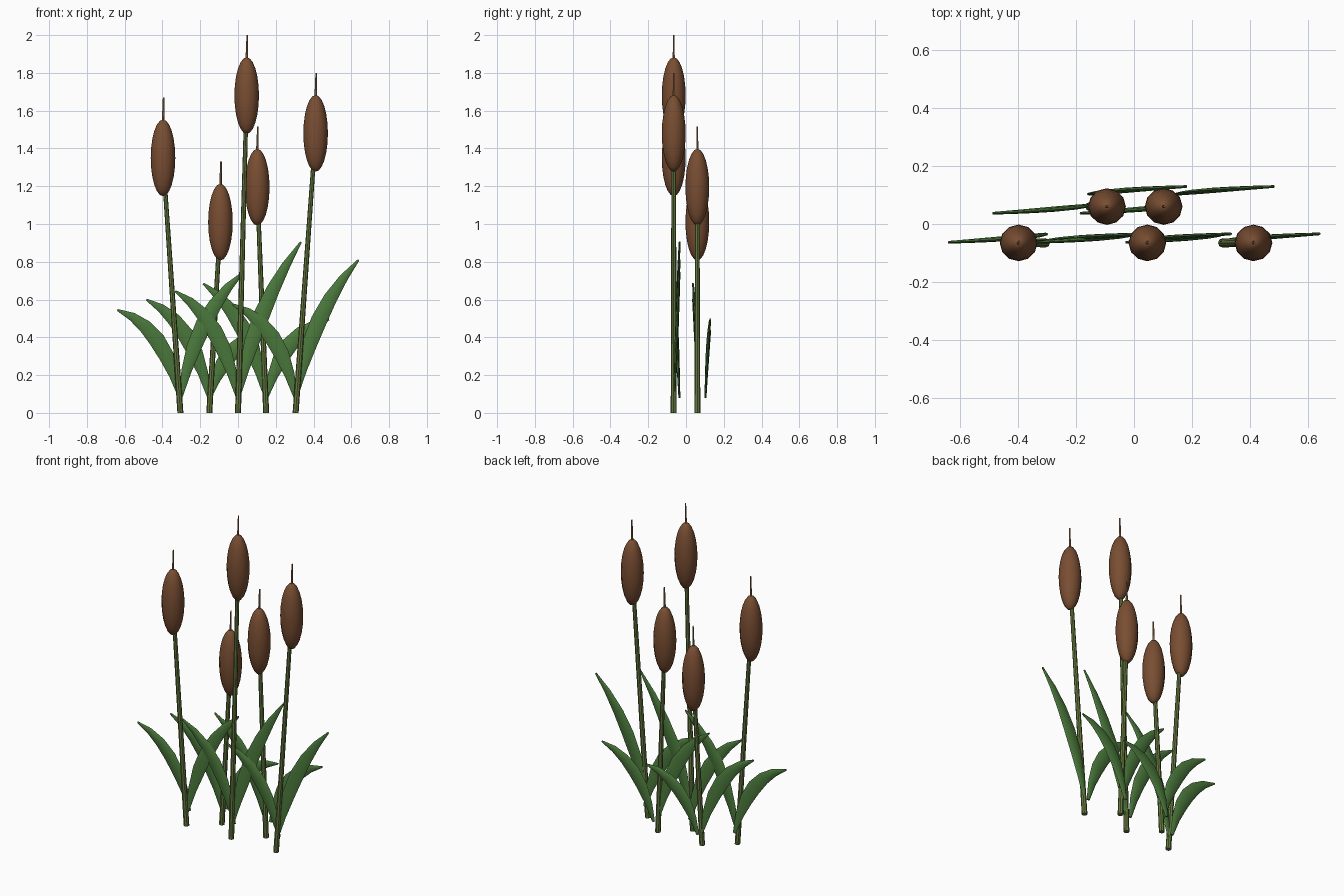
import bpy, bmesh, math
from mathutils import Vector

if "Cube" in bpy.data.objects:
    bpy.data.objects.remove(bpy.data.objects["Cube"])


def material(name, rgb):
    m = bpy.data.materials.new(name)
    m.diffuse_color = (*rgb, 1)
    m.use_nodes = True
    m.node_tree.nodes["Principled BSDF"].inputs["Base Color"].default_value = m.diffuse_color
    return m


STEM = material("stem_green", (0.13, 0.19, 0.05))
LEAF = material("leaf_green", (0.07, 0.19, 0.045))
HEAD = material("seed_brown", (0.19, 0.075, 0.032))
TIP = material("tip_tan", (0.33, 0.17, 0.08))


def finish(bm, name, mat):
    bmesh.ops.recalc_face_normals(bm, faces=bm.faces)
    me = bpy.data.meshes.new(name)
    bm.to_mesh(me)
    bm.free()
    me.materials.append(mat)
    ob = bpy.data.objects.new(name, me)
    bpy.context.collection.objects.link(ob)
    bpy.ops.object.select_all(action='DESELECT')
    ob.select_set(True)
    bpy.context.view_layer.objects.active = ob
    bpy.ops.object.shade_smooth_by_angle(angle=math.radians(35))
    return ob


def loft(name, sections, mat):
    # Join equal-sized rings of points into a capped skin
    bm = bmesh.new()
    rings = [[bm.verts.new(p) for p in s] for s in sections]
    n = len(rings[0])
    for a, b in zip(rings, rings[1:]):
        for i in range(n):
            j = (i + 1) % n
            bm.faces.new((a[i], a[j], b[j], b[i]))
    bm.faces.new(rings[0])
    bm.faces.new(rings[-1])
    return finish(bm, name, mat)


def rod(name, p0, p1, r0, r1, mat, n=8):
    def ring(p, r):
        return [(p[0] + r * math.cos(math.tau * i / n),
                 p[1] + r * math.sin(math.tau * i / n), p[2]) for i in range(n)]
    return loft(name, [ring(p0, r0), ring(p1, r1)], mat)


def leaf(name, base, dx, dy, top, n=8):
    # Flattened blade swept along a drooping quadratic arc
    z0 = 0.08
    rise = top - z0
    bend = 0.82 - (rise - 0.465) * 0.72
    widths = [0.010, 0.027, 0.040, 0.043, 0.036, 0.023, 0.005]
    sections = []
    for k, w in enumerate(widths):
        t = k / (len(widths) - 1)
        q = 2 * t * (1 - t)
        c = Vector((base[0] + dx * (0.25 * q + t * t), base[1] + dy * t,
                    z0 + rise * (bend * q + t * t)))
        d = Vector((dx * (0.25 * (2 - 4 * t) + 2 * t), 0,
                    rise * (bend * (2 - 4 * t) + 2 * t))).normalized()
        side = Vector((d.z, 0, -d.x))
        thick = 0.004 + 0.12 * w
        sections.append([c + side * w * math.cos(math.tau * i / n)
                         + Vector((0, thick * math.sin(math.tau * i / n), 0))
                         for i in range(n)])
    return loft(name, sections, LEAF)


# base x, y, head x, head centre z, left leaf top, right leaf top
plants = [
    (-0.305, -0.065, -0.397, 1.35, 0.545, 0.745),
    (0.0, -0.065, 0.046, 1.68, 0.645, 0.905),
    (0.305, -0.065, 0.411, 1.48, 0.575, 0.81),
    (-0.152, 0.06, -0.093, 1.01, 0.60, 0.435),
    (0.149, 0.06, 0.102, 1.195, 0.685, 0.495),
]

for i, (x, y, hx, hz, zl, zr) in enumerate(plants, 1):
    # Stem
    rod(f"stem_{i}", (x, y, 0), (hx, y, hz), 0.016, 0.011, STEM)
    # Seed head
    bm = bmesh.new()
    bmesh.ops.create_uvsphere(bm, u_segments=12, v_segments=12, radius=1)
    bmesh.ops.scale(bm, vec=(0.065, 0.063, 0.203), verts=bm.verts)
    bmesh.ops.translate(bm, vec=(hx, y, hz), verts=bm.verts)
    finish(bm, f"seed_head_{i}", HEAD)
    # Tip spike
    rod(f"tip_spike_{i}", (hx, y, hz + 0.18), (hx + 0.003, y, hz + 0.32),
        0.007, 0.004, TIP, 6)
    # Leaves, the right one of the back row set further behind
    back = y > 0
    leaf(f"left_leaf_{i}", (x, y + (0.005 if back else 0.03)), -0.333, -0.028, zl)
    leaf(f"right_leaf_{i}", (x, y + (0.043 if back else 0.005)), 0.333, 0.026, zr)
